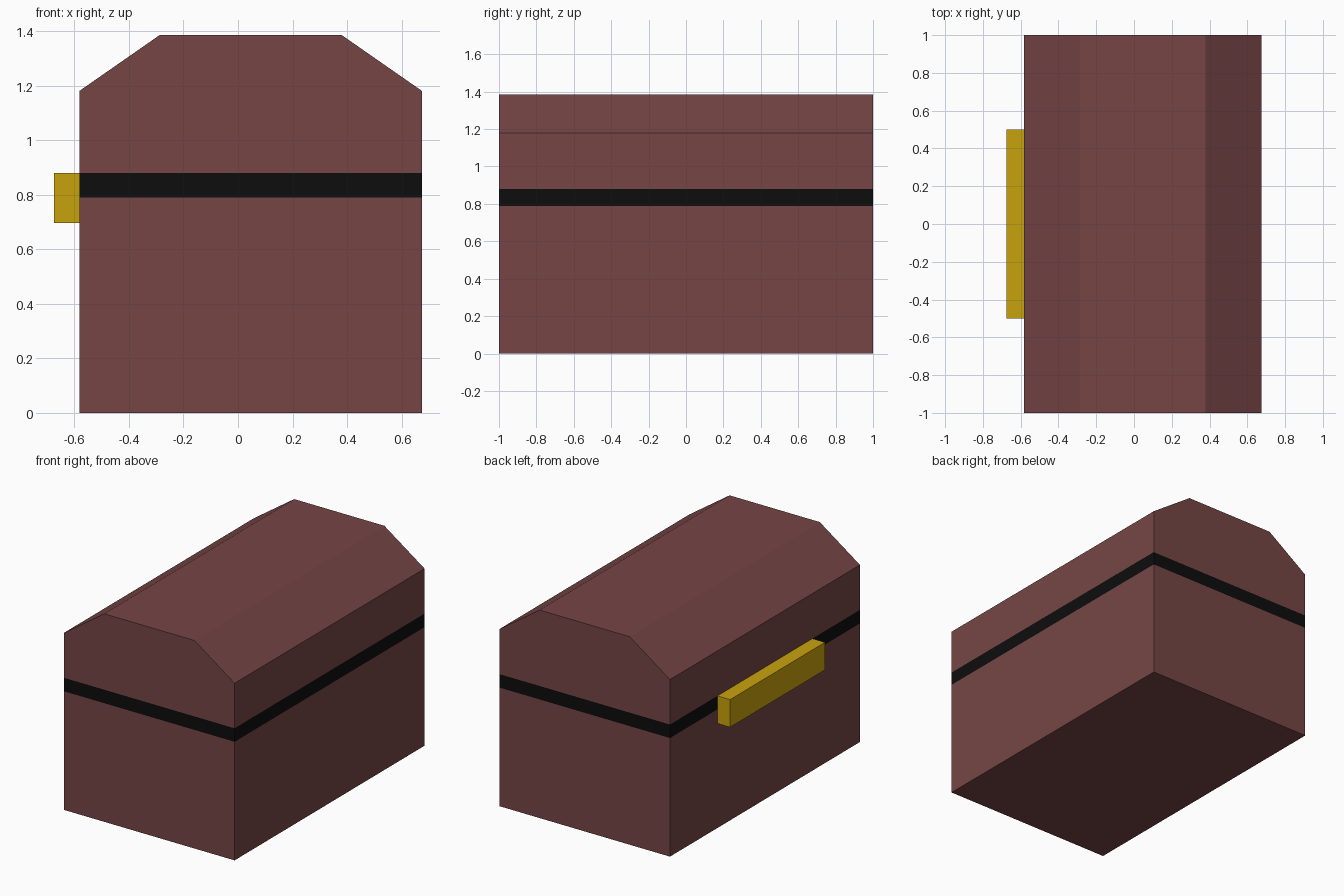
import bpy
import bmesh

if "Cube" in bpy.data.objects:
    bpy.data.objects.remove(bpy.data.objects["Cube"])


def material(name, color):
    mat = bpy.data.materials.new(name)
    mat.diffuse_color = (*color, 1.0)
    mat.use_nodes = True
    mat.node_tree.nodes["Principled BSDF"].inputs["Base Color"].default_value = mat.diffuse_color
    return mat


def extrude_profile(name, profile, half_length, mat):
    """Extrude a closed (x, z) profile along y, centred on y = 0."""
    bm = bmesh.new()
    face = bm.faces.new([bm.verts.new((x, -half_length, z)) for x, z in profile])
    result = bmesh.ops.extrude_face_region(bm, geom=[face], use_keep_orig=True)
    verts = [v for v in result["geom"] if isinstance(v, bmesh.types.BMVert)]
    bmesh.ops.translate(bm, verts=verts, vec=(0, 2 * half_length, 0))
    bmesh.ops.recalc_face_normals(bm, faces=bm.faces)
    mesh = bpy.data.meshes.new(name)
    bm.to_mesh(mesh)
    bm.free()
    mesh.materials.append(mat)
    obj = bpy.data.objects.new(name, mesh)
    bpy.context.collection.objects.link(obj)
    return obj


def rect(x0, x1, z0, z1):
    return [(x0, z0), (x1, z0), (x1, z1), (x0, z1)]


wood = material("wood", (0.18, 0.06, 0.06))
black = material("black", (0.004, 0.004, 0.004))
gold = material("gold", (0.58, 0.36, 0.004))

LEFT, RIGHT = -0.582, 0.675
BAND_LOW, BAND_TOP = 0.79, 0.88
SHOULDER, TOP = 1.18, 1.386
BEVEL = 0.296

# Box and dark band around the opening
extrude_profile("chest_body", rect(LEFT, RIGHT, 0, BAND_LOW), 1.0, wood)
extrude_profile("opening_band", rect(LEFT, RIGHT, BAND_LOW, BAND_TOP), 1.0, black)

# Lid with sloped shoulders
lid = [(LEFT, BAND_TOP), (RIGHT, BAND_TOP), (RIGHT, SHOULDER),
       (RIGHT - BEVEL, TOP), (LEFT + BEVEL, TOP), (LEFT, SHOULDER)]
extrude_profile("chest_lid", lid, 1.0, wood)

# Handle bar on the left side
extrude_profile("handle", rect(-0.675, LEFT, 0.696, BAND_TOP), 0.5, gold)
